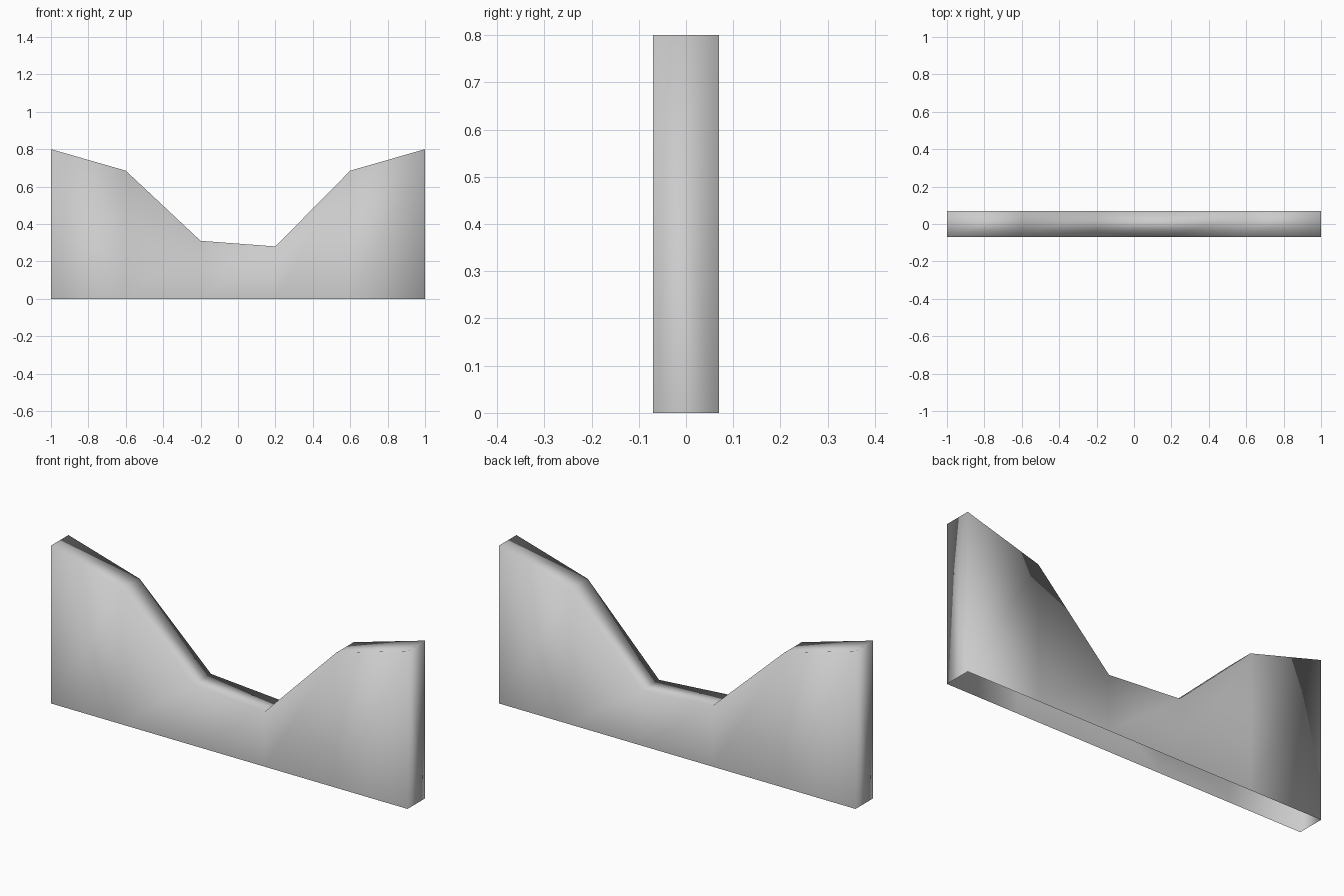
import bpy
import bmesh

if "Cube" in bpy.data.objects:
    bpy.data.objects.remove(bpy.data.objects["Cube"])

HALF = 0.07  # half thickness
# Top outline of the wall: x, height
TOP = [(-1, 0.80), (-0.6, 0.685), (-0.2, 0.31), (0.2, 0.28), (0.6, 0.685), (1, 0.80)]

grey = bpy.data.materials.new("light_grey")
grey.diffuse_color = (0.6, 0.6, 0.6, 1)
grey.use_nodes = True
grey.node_tree.nodes["Principled BSDF"].inputs["Base Color"].default_value = grey.diffuse_color

bm = bmesh.new()
# One cross-section per outline point: front bottom, front top, back top, back bottom
sections = [[bm.verts.new(p) for p in ((x, -HALF, 0), (x, -HALF, z), (x, HALF, z), (x, HALF, 0))]
            for x, z in TOP]

# Front, top and back surfaces; the underside stays open
for a, b in zip(sections, sections[1:]):
    for i in range(3):
        bm.faces.new((a[i], b[i], b[i + 1], a[i + 1]))

# End caps
bm.faces.new(sections[0])
bm.faces.new(sections[-1][::-1])
bmesh.ops.recalc_face_normals(bm, faces=bm.faces)
# Make sure the shell faces outward
bm.faces.ensure_lookup_table()
if bm.faces[0].normal.y > 0:
    bmesh.ops.reverse_faces(bm, faces=bm.faces)

# Soft shading across the whole shell
for f in bm.faces:
    f.smooth = True

mesh = bpy.data.meshes.new("broken_wall")
bm.to_mesh(mesh)
bm.free()
mesh.materials.append(grey)
wall = bpy.data.objects.new("broken_wall", mesh)
bpy.context.collection.objects.link(wall)
